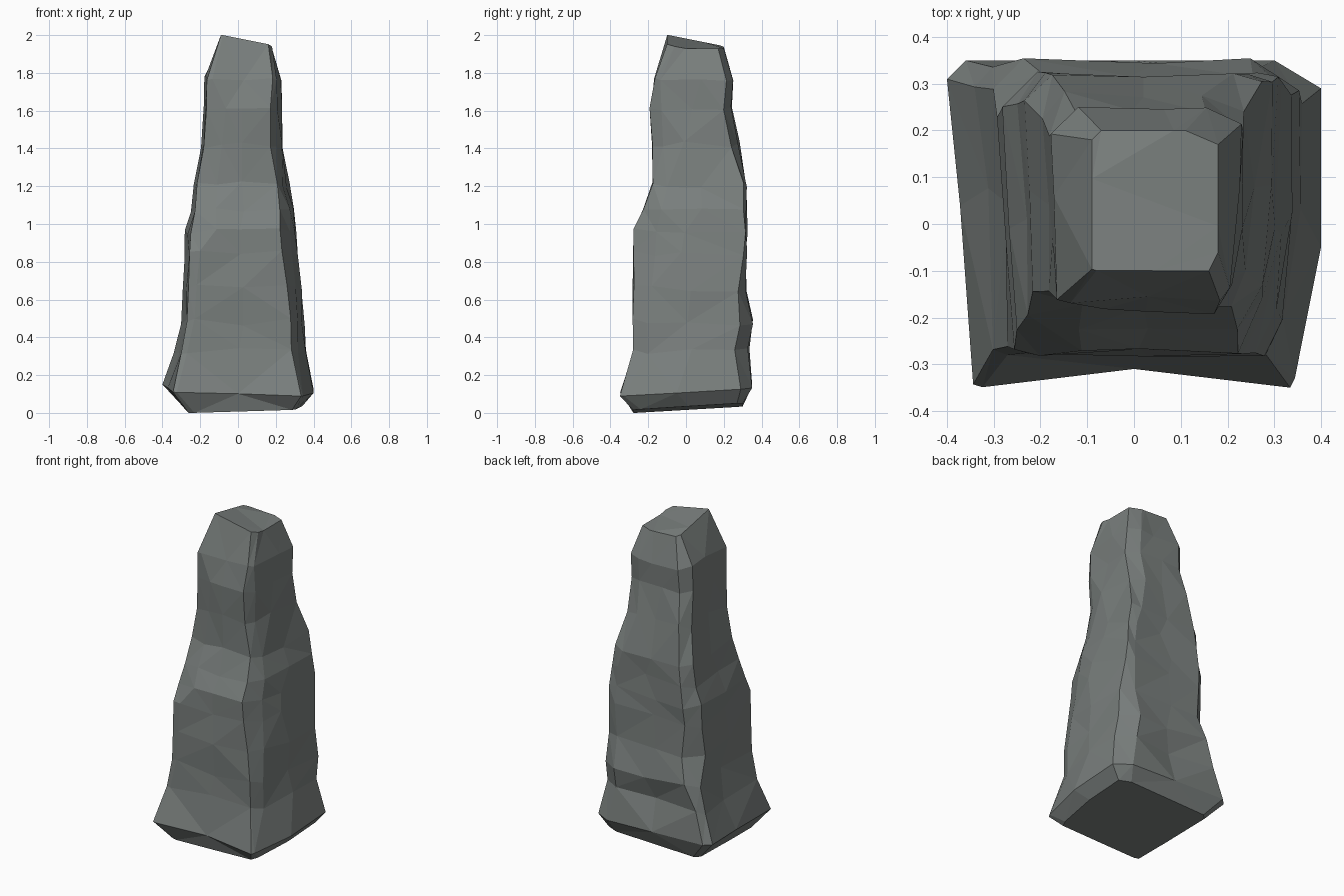
import bpy, bmesh, random
from mathutils import Vector

cube = bpy.data.objects.get("Cube")
if cube:
    bpy.data.objects.remove(cube, do_unlink=True)

random.seed(7)

# One weathered stone material
stone = bpy.data.materials.new("grey_stone")
stone.use_nodes = True
colour = (0.195, 0.215, 0.208, 1.0)
stone.diffuse_color = colour
shader = stone.node_tree.nodes["Principled BSDF"]
shader.inputs["Base Color"].default_value = colour
shader.inputs["Roughness"].default_value = 0.9

# Cross-sections in hundredths: height, left, right, front, back,
# then the corner cuts: front low x, front high x, back high x, back low x
SECTIONS = [
    (3, -29, 34, -28, 30, 3, 2, 3, 3),
    (12, -40, 40, -35, 35, 2, 1, 6, 4),
    (33, -34, 36, -28, 33, 4, 4, 7, 4),
    (48, -30, 35, -28, 35, 4, 4, 6, 6),
    (66, -29, 34, -28, 32, 4, 5, 4, 9),
    (84, -28, 32, -28, 32, 5, 6, 2, 7),
    (96, -28, 31, -28, 32, 14, 6, 1, 7),
    (108, -25, 30, -23, 32, 11, 5, 1, 6),
    (121, -24, 27, -18, 32, 10, 4, 2, 6),
    (142, -20, 23, -18, 28, 10, 3, 4, 5),
    (162, -18, 23, -19, 24, 10, 3, 4, 5),
    (177, -18, 23, -17, 25, 3, 2, 3, 6),
    (194, -9, 18, -10, 20, 1, 2, 3, 2),
]
TOP = len(SECTIONS) - 1


def wobble(amount):
    return random.uniform(-amount, amount)


def outline(index):
    """Rough rectangle with cut corners and a loose point mid-side."""
    z, left, right, front, back, fl, fr, br, bl = [v / 100 for v in SECTIONS[index]]
    mid_x, mid_y = (left + right) / 2, (front + back) / 2
    taper = 1 if index == TOP else 0.86 if index == 1 else 0.9
    lx, rx = left * taper, right * taper
    loose = 1 < index < TOP
    dent = [random.uniform(0, 0.012) * loose for _ in range(4)]
    if index == 1:                         # foot sags inward along the front
        dent[0] = 0.04
    if index == 2:                         # hollow under the bulge at the back
        dent[2] = 0.035
    points = [
        (lx, front + fl * 0.35), (lx + fl, front + fl * 0.05),
        (max(mid_x, lx + fl + 0.05), front + dent[0]),
        (rx - fr, front), (rx, front + fr * 2),
        (right - dent[1], mid_y + wobble(0.06)),
        (right, back - br), (right - br - 0.04, back),
        (mid_x + wobble(0.06), back - dent[2]),
        (left + bl, back), (left, back - bl),
        ((left + lx) / 2 + dent[3], mid_y + wobble(0.06)),
    ]
    ring = []
    for x, y in points:
        height = z
        if loose:
            height += wobble(0.02)
            x += wobble(0.006)
            y += wobble(0.006)
        elif index == TOP:                 # crown slopes from one front corner
            height = max(1.93, 2 - 0.2 * (x + 0.08) - 0.2 * (y + 0.1))
        else:                              # uneven foot, lowest at the front
            height += 0.06 * y + 0.03 * x * (1 - 2 * index)
        ring.append(Vector((x, y, height)))
    return ring


# Skin the stone between neighbouring outlines
bm = bmesh.new()
rings = [[bm.verts.new(p) for p in outline(i)] for i in range(len(SECTIONS))]
count = len(rings[0])
for low, high in zip(rings, rings[1:]):
    for i in range(count):
        j = (i + 1) % count
        a, b, c, d = low[i], low[j], high[j], high[i]
        # Cut each patch along its shorter diagonal
        if (a.co - c.co).length < (b.co - d.co).length:
            bm.faces.new((a, b, c))
            bm.faces.new((a, c, d))
        else:
            bm.faces.new((a, b, d))
            bm.faces.new((b, c, d))
bm.faces.new(list(reversed(rings[0])))
bm.faces.new(rings[TOP])

# Stand the foot on the ground
ground = min(v.co.z for v in bm.verts)
for v in rings[0]:
    v.co.z -= ground
bmesh.ops.triangulate(bm, faces=[f for f in bm.faces if len(f.verts) > 4])
bmesh.ops.recalc_face_normals(bm, faces=bm.faces)

mesh = bpy.data.meshes.new("rock_pillar")
bm.to_mesh(mesh)
bm.free()
mesh.materials.append(stone)
pillar = bpy.data.objects.new("rock_pillar", mesh)
bpy.context.collection.objects.link(pillar)
